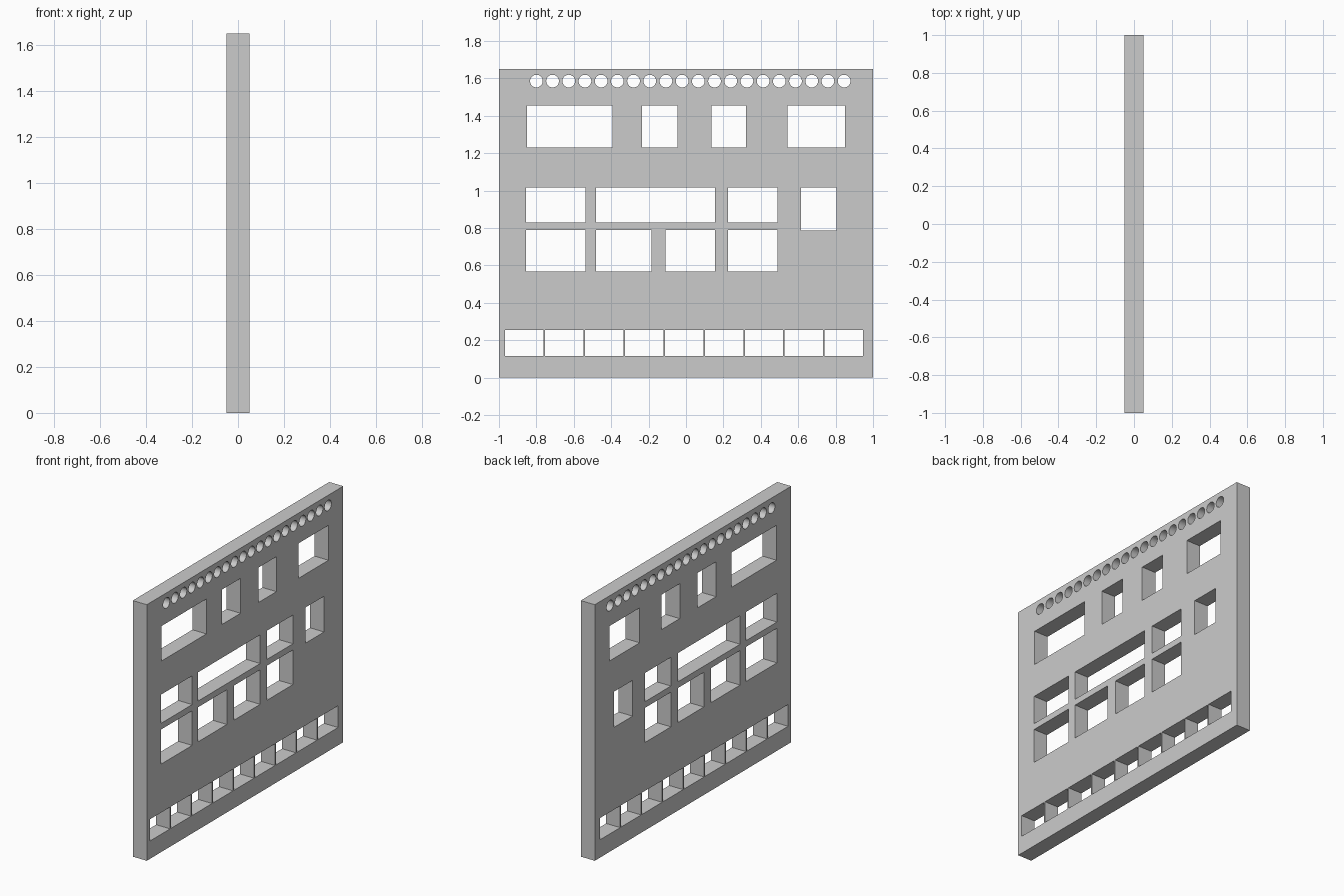
import bpy, bmesh, math
from mathutils import Matrix

cube = bpy.data.objects.get("Cube")
if cube:
    bpy.data.objects.remove(cube, do_unlink=True)

HEIGHT, HALF_THICK = 1.65, 0.05

profile = bpy.data.curves.new("panel_profile", "CURVE")
profile.dimensions = "2D"
profile.fill_mode = "BOTH"
profile.extrude = HALF_THICK


def outline(points):
    spline = profile.splines.new("POLY")
    spline.points.add(len(points) - 1)
    for point, (y, z) in zip(spline.points, points):
        point.co = (y, z, 0, 1)
    spline.use_cyclic_u = True


def rectangle(y0, y1, z0, z1):
    outline([(y0, z0), (y1, z0), (y1, z1), (y0, z1)])


def circle(y, z, radius, sides=32):
    angles = [math.tau * i / sides for i in range(sides)]
    outline([(y + radius * math.cos(a), z + radius * math.sin(a)) for a in angles])


# Outer edge of the panel
rectangle(-1, 1, 0, HEIGHT)

# Rows of windows: bottom, top, then the left and right edge of each opening
window_rows = [
    (1.23, 1.455, [(-0.85, -0.393), (-0.235, -0.045), (0.135, 0.32), (0.543, 0.85)]),
    (0.83, 1.015, [(-0.855, -0.538), (-0.48, 0.155), (0.225, 0.488)]),
    (0.567, 0.79, [(-0.855, -0.538), (-0.48, -0.185), (-0.11, 0.155), (0.225, 0.488)]),
    (0.785, 1.015, [(0.615, 0.805)]),
]
for z0, z1, spans in window_rows:
    for y0, y1 in spans:
        rectangle(y0, y1, z0, z1)

# Bottom row of openings with thin dividers
START, PITCH, DIVIDER = -0.972, 0.2137, 0.008
for i in range(9):
    y0 = START + i * PITCH
    rectangle(y0 + DIVIDER / 2, y0 + PITCH - DIVIDER / 2, 0.115, 0.255)

# Round holes along the top
for i in range(20):
    circle(-0.8 + i * 0.0866, 1.585, 0.034)

# Turn the profile into a welded mesh standing upright
source = bpy.data.objects.new("panel_profile", profile)
bpy.context.collection.objects.link(source)
graph = bpy.context.evaluated_depsgraph_get()
mesh = bpy.data.meshes.new_from_object(source.evaluated_get(graph))
bpy.data.objects.remove(source, do_unlink=True)

bm = bmesh.new()
bm.from_mesh(mesh)
bmesh.ops.remove_doubles(bm, verts=bm.verts, dist=0.0005)
bm.transform(Matrix(((0, 0, 1, 0), (1, 0, 0, 0), (0, 1, 0, 0), (0, 0, 0, 1))))
bmesh.ops.recalc_face_normals(bm, faces=bm.faces)
bm.to_mesh(mesh)
bm.free()

panel = bpy.data.objects.new("facade_panel", mesh)
bpy.context.collection.objects.link(panel)
bpy.ops.object.select_all(action="DESELECT")
panel.select_set(True)
bpy.context.view_layer.objects.active = panel
bpy.ops.object.shade_smooth_by_angle(angle=math.radians(30))
